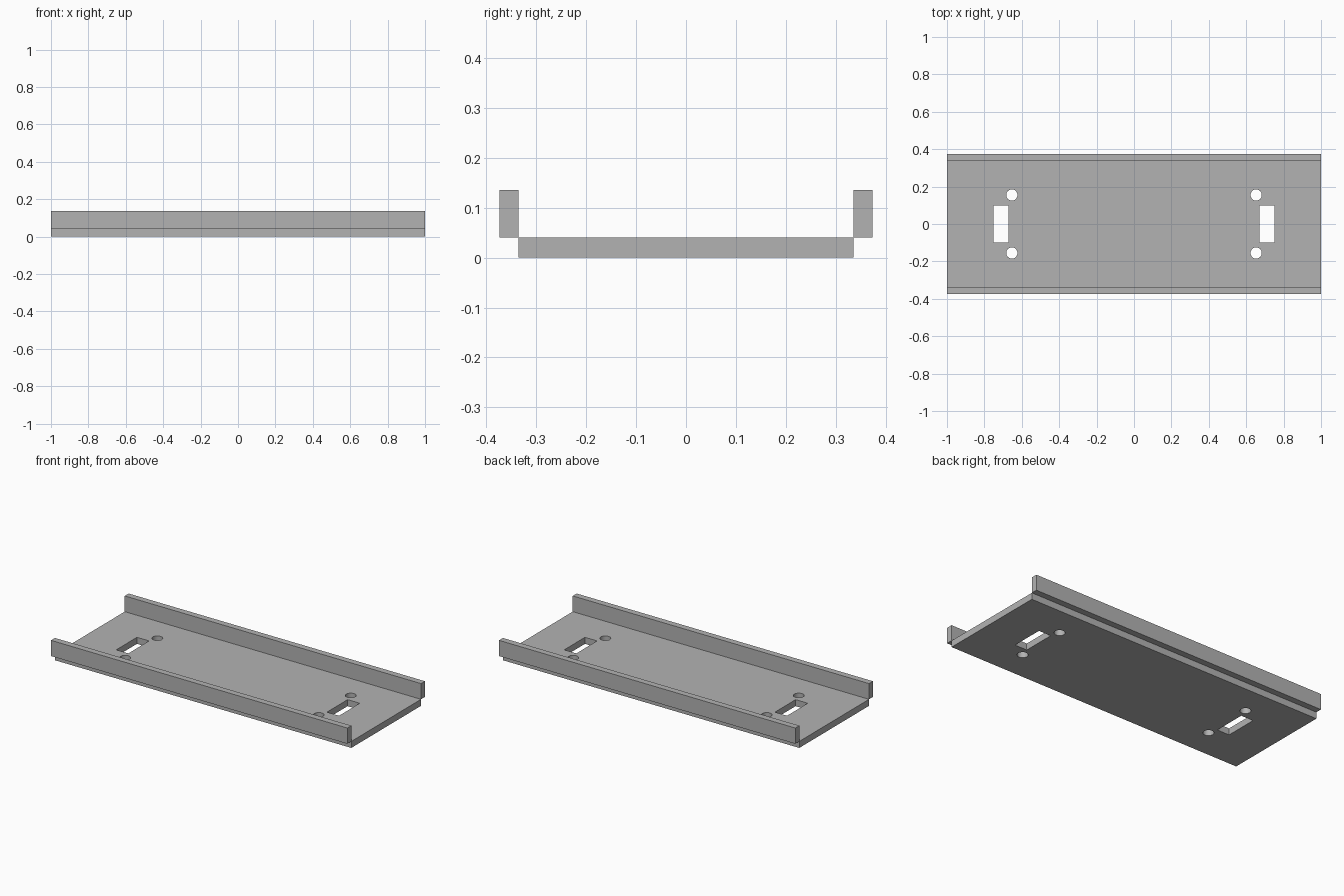
import bpy
import bmesh
from mathutils import Matrix, Vector

cube = bpy.data.objects.get("Cube")
if cube:
    bpy.data.objects.remove(cube, do_unlink=True)

LENGTH, HALF_WIDTH, THICK = 2.0, 0.336, 0.04
RAIL_DEPTH, RAIL_HEIGHT = 0.038, 0.096

grey = bpy.data.materials.new("plain grey")
grey.use_nodes = True
colour = (0.45, 0.45, 0.45, 1)
grey.diffuse_color = colour
grey.node_tree.nodes["Principled BSDF"].inputs["Base Color"].default_value = colour


def add_box(bm, centre, size):
    bmesh.ops.create_cube(bm, size=1, matrix=Matrix.Translation(Vector(centre))
                          @ Matrix.Diagonal((*size, 1)))


def make_object(name, bm):
    mesh = bpy.data.meshes.new(name)
    bm.to_mesh(mesh)
    bm.free()
    mesh.materials.append(grey)
    obj = bpy.data.objects.new(name, mesh)
    bpy.context.scene.collection.objects.link(obj)
    return obj


# Base plate
bm = bmesh.new()
add_box(bm, (0, 0, THICK / 2), (LENGTH, 2 * HALF_WIDTH, THICK))
base = make_object("base_plate", bm)

# Side rails, resting edge to edge on the plate
for name, side in (("front_rail", -1), ("back_rail", 1)):
    bm = bmesh.new()
    add_box(bm, (0, side * (HALF_WIDTH + RAIL_DEPTH / 2), THICK + RAIL_HEIGHT / 2),
            (LENGTH, RAIL_DEPTH, RAIL_HEIGHT))
    make_object(name, bm)

# Cutter for the slots and the round screw holes at both ends
bm = bmesh.new()
for end in (-1, 1):
    add_box(bm, (end * 0.711, 0, THICK / 2), (0.082, 0.2, 4 * THICK))
    for side in (-1, 1):
        bmesh.ops.create_cone(
            bm, cap_ends=True, segments=32, radius1=0.03, radius2=0.03, depth=4 * THICK,
            matrix=Matrix.Translation((end * 0.653, side * 0.155, THICK / 2)))
cutter = make_object("hole_cutter", bm)
cutter.hide_render = True

# Cut the openings, then discard the cutter
cut = base.modifiers.new("openings", "BOOLEAN")
cut.operation = "DIFFERENCE"
cut.solver = "EXACT"
cut.object = cutter
bpy.context.view_layer.objects.active = base
base.select_set(True)
bpy.ops.object.modifier_apply(modifier=cut.name)
bpy.data.objects.remove(cutter, do_unlink=True)

# Smooth hole walls, sharp edges elsewhere
bpy.ops.object.shade_smooth_by_angle()
